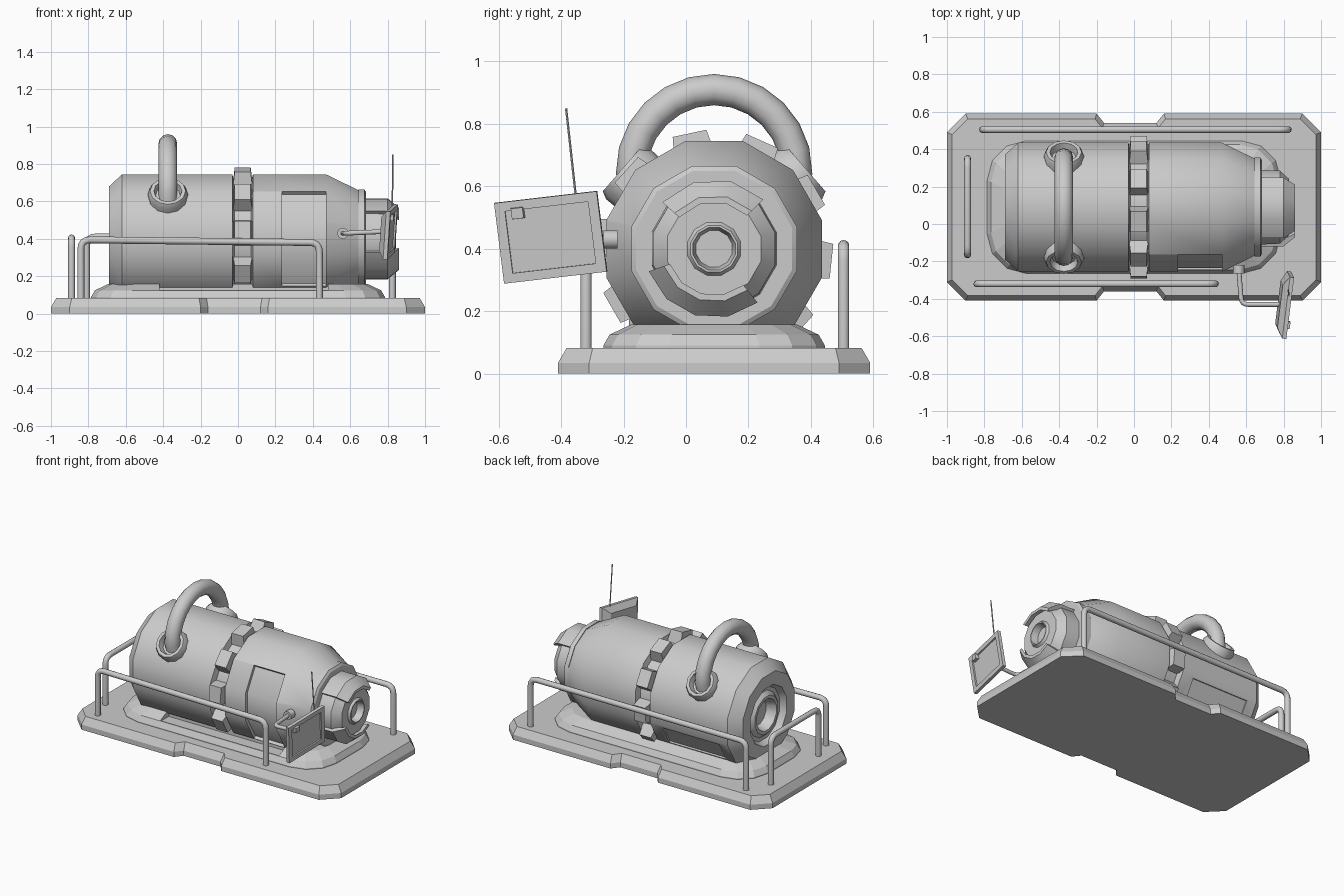
import bpy, bmesh
from math import sin, cos, pi, radians
from mathutils import Vector, Matrix

if "Cube" in bpy.data.objects:
    bpy.data.objects.remove(bpy.data.objects["Cube"])

AY, AZ = 0.09, 0.40          # tank axis (runs along x)


def finish(bm, name, smooth=None):
    bmesh.ops.remove_doubles(bm, verts=bm.verts, dist=1e-5)
    bmesh.ops.recalc_face_normals(bm, faces=bm.faces)
    me = bpy.data.meshes.new(name)
    bm.to_mesh(me)
    bm.free()
    ob = bpy.data.objects.new(name, me)
    bpy.context.collection.objects.link(ob)
    if smooth:
        shade(ob, smooth)
    return ob


def activate(ob):
    bpy.ops.object.select_all(action='DESELECT')
    ob.select_set(True)
    bpy.context.view_layer.objects.active = ob


def shade(ob, deg):
    activate(ob)
    bpy.ops.object.shade_smooth_by_angle(angle=radians(deg))


def lathe(name, prof, start=15, steps=12, step=30, full=True, smooth=None):
    """Spin (x, flat radius) points around the tank axis; a partial spin is capped."""
    bm = bmesh.new()
    k = 1 / cos(radians(step / 2))
    rings = []
    for i in range(steps if full else steps + 1):
        a = radians(start + i * step)
        rings.append([bm.verts.new((x, AY + r * k * cos(a), AZ + r * k * sin(a))) for x, r in prof])
    n = len(prof)
    for i in range(steps):
        a, b = rings[i], rings[(i + 1) % len(rings)]
        for j in range(n - 1 if full else n):
            m = (j + 1) % n
            bm.faces.new((a[j], a[m], b[m], b[j]))
    if not full:
        bm.faces.new(rings[0])
        bm.faces.new(rings[-1])
    return finish(bm, name, smooth)


def loft(name, loops, smooth=None):
    bm = bmesh.new()
    rings = [[bm.verts.new(p) for p in lp] for lp in loops]
    n = len(rings[0])
    for a, b in zip(rings, rings[1:]):
        for i in range(n):
            bm.faces.new((a[i], a[(i + 1) % n], b[(i + 1) % n], b[i]))
    bm.faces.new(rings[0])
    bm.faces.new(rings[-1])
    return finish(bm, name, smooth)


def frustum(name, size, top, mat):
    """Tapered block: local z from 0 to size.z, top face scaled by 'top'."""
    sx, sy, sz = size
    lp = [[mat @ Vector((u * sx / 2 * t, v * sy / 2 * t, z)) for u, v in ((-1, -1), (1, -1), (1, 1), (-1, 1))]
          for t, z in ((1, 0), (top, sz))]
    return loft(name, lp)


def cut(ob, cutter):
    m = ob.modifiers.new("cut", 'BOOLEAN')
    m.operation, m.object, m.solver = 'DIFFERENCE', cutter, 'EXACT'
    activate(ob)
    bpy.ops.object.modifier_apply(modifier=m.name)
    bpy.data.objects.remove(cutter)


def tube(name, pts, r, bend=0.0, res=3):
    """Round pipe through points with rounded corners."""
    pts = [Vector(p) for p in pts]
    path = [pts[0]]
    for a, b, c in zip(pts, pts[1:], pts[2:]):
        if not bend:
            path.append(b)
            continue
        p, q = b + (a - b).normalized() * bend, b + (c - b).normalized() * bend
        for i in range(5):
            t = i / 4
            path.append(p * (1 - t) ** 2 + b * 2 * t * (1 - t) + q * t * t)
    path.append(pts[-1])
    cu = bpy.data.curves.new(name, 'CURVE')
    cu.dimensions, cu.bevel_depth, cu.bevel_resolution, cu.use_fill_caps = '3D', r, res, True
    sp = cu.splines.new('POLY')
    sp.points.add(len(path) - 1)
    for s, p in zip(sp.points, path):
        s.co = (*p, 1)
    ob = bpy.data.objects.new(name, cu)
    bpy.context.collection.objects.link(ob)
    activate(ob)
    bpy.ops.object.convert(target='MESH')
    shade(bpy.context.object, 50)


# base plate with clipped corners and a notch in each long side
def plate(z, d):
    half = [(-1 + d, -.31 + d * .4), (-.9 + d * .4, -.41 + d), (-.2 - d * .3, -.41 + d),
            (-.16 - d * .3, -.36 + d), (.12 + d * .3, -.36 + d), (.16 + d * .3, -.41 + d),
            (.9 - d * .4, -.41 + d), (1 - d, -.31 + d * .4)]
    lp = half + [(x, .18 - y) for x, y in reversed(half)]
    return [(x, y, z) for x, y in lp]


loft("base_plate", [plate(0, 0), plate(.035, 0), plate(.083, .028)])


# sloped pedestal under the tank
def rounded(z, d):
    hx, hy, r = .785 - d, .355 - d, .21 - d * .5
    lp = []
    for q, (sx, sy) in enumerate(((1, 1), (-1, 1), (-1, -1), (1, -1))):
        for i in range(4):
            a = radians(q * 90 + i * 30)
            lp.append((sx * (hx - r) + r * cos(a), AY + sy * (hy - r) + r * sin(a), z))
    return lp


ped = loft("pedestal", [rounded(.07, 0), rounded(.09, 0), rounded(.125, .02), rounded(.158, .09)])
cut(ped, frustum("slot_cutter", (.9, .09, .1), 1, Matrix.Translation((.03, -.195, .12))))

# tank body: rear port, two drums, groove between them, tapered shoulder
body = lathe("tank_body", [(-.61, 0), (-.61, .085), (-.675, .105), (-.675, .125), (-.65, .15), (-.65, .175),
                           (-.69, .195), (-.69, .28), (-.62, .345), (-.03, .345), (-.02, .305), (.07, .305),
                           (.08, .345), (.47, .345), (.655, .255), (.655, 0)])
cut(body, lathe("hatch_cutter", [(.235, .325), (.47, .325), (.47, .42), (.235, .42)], 135, 3, 30, False))
cut(body, lathe("rear_panel_cutter", [(-.55, .335), (-.12, .335), (-.12, .4), (-.55, .4)], -42, 1, 24, False))
shade(body, 32)

# front flange and nozzle with a central port
lathe("front_flange", [(.645, 0), (.645, .265), (.675, .265), (.685, .25), (.685, 0)], smooth=32)
lathe("nozzle", [(.67, 0), (.67, .2), (.78, .195), (.83, .15), (.83, .085), (.845, .075), (.845, .068),
                 (.80, .058), (.80, 0)], smooth=32)
hood = [(.68, .19), (.68, .215), (.80, .215), (.86, .165), (.86, .145), (.79, .18)]
for name, start, steps in (("nozzle_hood_top", 45, 3), ("nozzle_hood_bottom", 199, 4)):
    lathe(name, hood, start, steps, 31 if steps == 3 else 27.5, False, smooth=32)

# blocks around the groove
for i in range(10):
    a = radians(102 + 36 * i)
    n = Vector((0, cos(a), sin(a)))
    t = Vector((0, -sin(a), cos(a)))
    m = Matrix((Vector((1, 0, 0)), t, n)).transposed().to_4x4()
    m.translation = Vector((.025, AY, AZ)) + n * .29
    frustum("groove_block_%d" % i, (.105, .135, .088), .82, m)

# lifting handle and its two collars
HX = -.375
arc = [(HX, AY + .265 * cos(pi * i / 12), .645 + .265 * sin(pi * i / 12)) for i in range(13)]
tube("lifting_handle", [(HX, AY + .235, .56)] + arc + [(HX, AY - .235, .56)], .05, res=4)
for side, name in ((1, "collar_back"), (-1, "collar_front")):
    n = Vector((0, side * cos(radians(41)), sin(radians(41))))
    t = Vector((0, -n.z, n.y))
    c = Vector((HX, AY, AZ))
    loft(name, [[c + n * h + r * (Vector((1, 0, 0)) * cos(pi * i / 6) + t * sin(pi * i / 6)) for i in range(12)]
                for h, r in ((.28, .105), (.365, .107), (.39, .095), (.39, .075), (.35, .065))], 32)

# guard rails
for name, p, q in (("rail_front", (-.84, -.32, .395), (.435, -.32, .38)),
                   ("rail_back", (-.81, .505, .41), (.825, .505, .41)),
                   ("rail_left", (-.89, -.165, .405), (-.89, .35, .405))):
    tube(name, [(p[0], p[1], .07), p, q, (q[0], q[1], .07)], .0185, .05)

# monitor arm with its wall mount
tube("monitor_arm", [(.56, -.24, .43), (.575, -.43, .43), (.80, -.43, .44)], .013, .035)
tube("arm_mount", [(.56, -.22, .43), (.56, -.265, .43)], .03)

# monitor: local x = width, y = height, z = facing direction
w = Vector((.125, .985, .115)).normalized()
n = Vector((.985, -.125, -.08))
n = (n - w * n.dot(w)).normalized()
M = Matrix((w, n.cross(w), n)).transposed().to_4x4()
M.translation = Vector((.805, -.432, .438))
screen = frustum("monitor", (.333, .26, .022), 1, M)
cut(screen, frustum("screen_cutter", (.27, .2, .05), 1, M @ Matrix.Translation((0, 0, .012))))
frustum("monitor_back", (.333, .26, .03), .7, M @ Matrix.Rotation(pi, 4, 'Y'))
frustum("monitor_button", (.042, .038, .025), .9, M @ Matrix.Translation((-.095, .09, .01)))
tube("antenna", [(.825, -.352, .56), (.828, -.384, .85)], .004, res=1)
